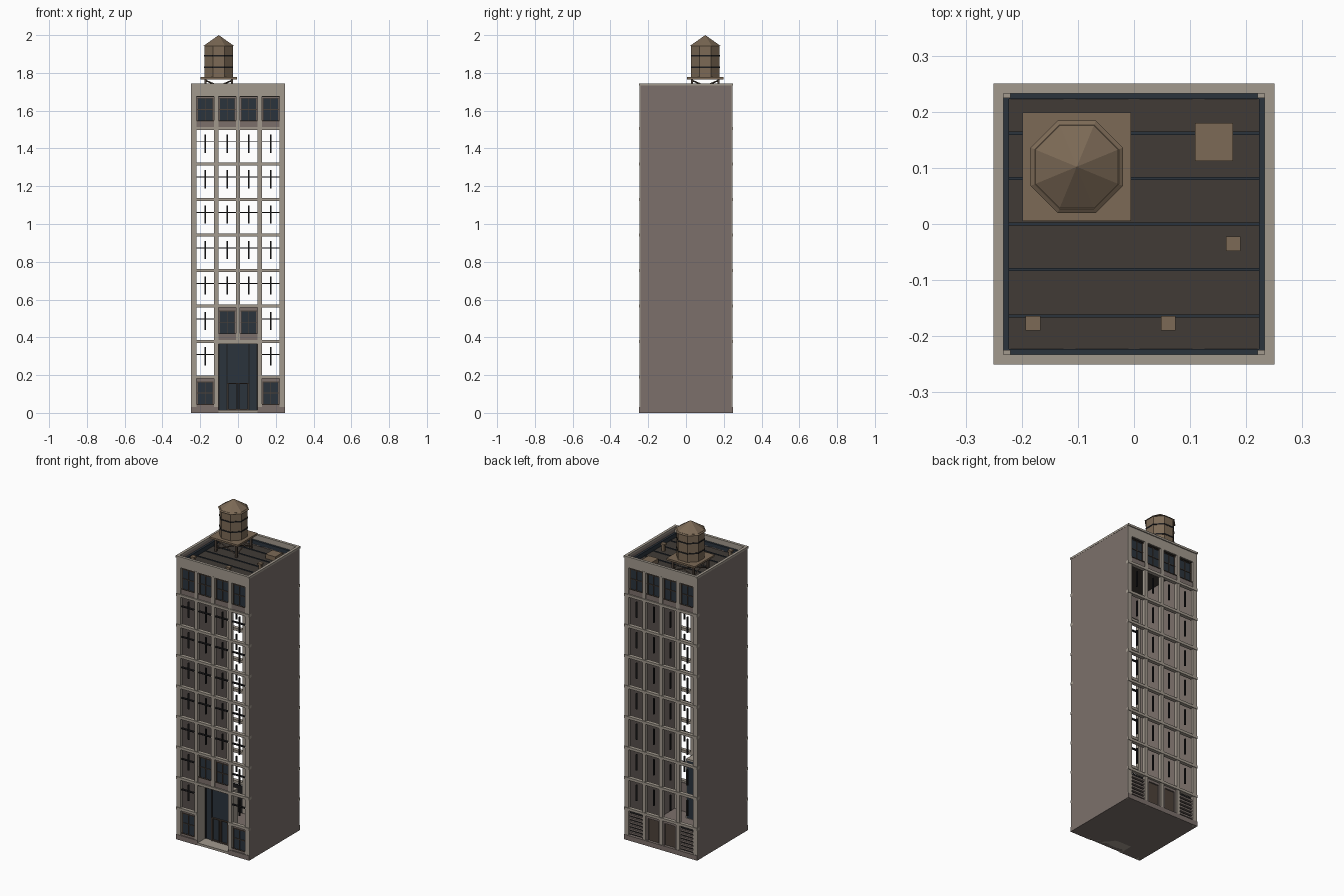
import bpy, bmesh, math
from mathutils import Matrix, Vector

if "Cube" in bpy.data.objects:
    bpy.data.objects.remove(bpy.data.objects["Cube"])


def mat(name, r, g, b):
    m = bpy.data.materials.new(name)
    m.diffuse_color = (r, g, b, 1)
    m.use_nodes = True
    m.node_tree.nodes["Principled BSDF"].inputs["Base Color"].default_value = m.diffuse_color
    return m


STONE = mat("pale stone", 0.36, 0.32, 0.27)
WALL = mat("brown grey wall", 0.2, 0.163, 0.147)
ROOF = mat("dark roofing", 0.052, 0.044, 0.037)
GLASS = mat("blue black glass", 0.024, 0.034, 0.046)
WOOD = mat("weathered wood", 0.2, 0.142, 0.092)
FRAME = mat("dark brown frame", 0.075, 0.055, 0.042)
METAL = mat("black metal", 0.012, 0.012, 0.013)


def finish(name, bm, material):
    me = bpy.data.meshes.new(name)
    bm.to_mesh(me)
    bm.free()
    me.materials.append(material)
    ob = bpy.data.objects.new(name, me)
    bpy.context.collection.objects.link(ob)
    return ob


def boxes(name, items, material):
    """One object made of boxes given as (x0, x1, y0, y1, z0, z1)."""
    bm = bmesh.new()
    for x0, x1, y0, y1, z0, z1 in items:
        m = Matrix.Translation(((x0 + x1) / 2, (y0 + y1) / 2, (z0 + z1) / 2)) @ \
            Matrix.Diagonal((abs(x1 - x0), abs(y1 - y0), abs(z1 - z0), 1))
        bmesh.ops.create_cube(bm, size=1, matrix=m)
    return finish(name, bm, material)


def octagon(name, center, r1, r2, z0, z1, material):
    """Eight-sided drum or cone, flat sides square to the axes."""
    bm = bmesh.new()
    m = Matrix.Translation((center[0], center[1], (z0 + z1) / 2)) @ \
        Matrix.Rotation(math.pi / 8, 4, 'Z')
    bmesh.ops.create_cone(bm, cap_ends=True, segments=8, radius1=r1, radius2=r2,
                          depth=z1 - z0, matrix=m)
    return finish(name, bm, material)


def rods(name, pairs, radius, material):
    bm = bmesh.new()
    for a, b in pairs:
        a, b = Vector(a), Vector(b)
        d = b - a
        m = Matrix.Translation((a + b) / 2) @ d.to_track_quat('Z', 'Y').to_matrix().to_4x4()
        bmesh.ops.create_cone(bm, cap_ends=True, segments=4, radius1=radius,
                              radius2=radius, depth=d.length, matrix=m)
    return finish(name, bm, material)


COLS = (-0.173, -0.057, 0.057, 0.173)      # window centres
HALF = 0.047                               # half window width
STEP = 0.1877
ROWS = [0.008 + STEP * k for k in range(9)]  # floor levels
ROOF_Z = 1.685

# Shell: side walls, ground slab, roof deck
boxes("side_walls", [(s * 0.235, s * 0.249, -0.24, 0.24, 0, 1.735) for s in (-1, 1)], WALL)
boxes("ground_slab", [(-0.24, 0.24, -0.24, 0.24, 0, 0.012)], WALL)
boxes("roof_deck", [(-0.236, 0.236, -0.236, 0.236, ROOF_Z - 0.012, ROOF_Z)], ROOF)
boxes("roof_seams", [(-0.224, 0.224, y - 0.003, y + 0.003, ROOF_Z, ROOF_Z + 0.004)
                     for y in (-0.164, -0.081, 0, 0.081, 0.162)], GLASS)
lin = []
cap = []
for s in (-1, 1):
    lin += [(s * 0.223, s * 0.2355, -0.2355, 0.2355, ROOF_Z, 1.712),
            (-0.2355, 0.2355, s * 0.223, s * 0.2355, ROOF_Z, 1.712)]
    cap += [(s * 0.233, s * 0.25, -0.25, 0.25, 1.733, 1.745),
            (-0.233, 0.233, s * 0.233, s * 0.25, 1.733, 1.745)]
boxes("roof_flashing", lin, GLASS)
boxes("parapet_cap", cap, STONE)

# Front and back facade: pillars, ledges, top panel
for side, s in (("front", -1), ("back", 1)):
    pil = [(t * 0.22, t * 0.2485, s * 0.225, s * 0.245, 0, 1.735) for t in (-1, 1)]
    pil += [(t * 0.104, t * 0.126, s * 0.225, s * 0.245, 0, 1.68) for t in (-1, 1)]
    pil.append((-0.011, 0.011, s * 0.225, s * 0.245, 0.375 if s < 0 else 0, 1.68))
    boxes(side + "_pillars", pil, STONE)
    boxes(side + "_top_panel", [(-0.22, 0.22, s * 0.235, s * 0.244, 1.675, 1.735)], STONE)
    led = []
    for k in range(1, 9):
        spans = [(-0.249, 0.249)]
        if s < 0 and k == 1:
            spans = [(-0.249, -0.104), (0.104, 0.249)]
        led += [(a, b, s * 0.226, s * 0.2485, ROWS[k] - 0.013, ROWS[k] + 0.003) for a, b in spans]
    boxes(side + "_ledges", led, STONE)
    plinth = [(-0.249, -0.104), (0.104, 0.249)] if s < 0 else [(-0.249, 0.249)]
    boxes(side + "_plinth", [(a, b, s * 0.226, s * 0.2475, 0, 0.03) for a, b in plinth], WALL)

    # Glazed windows and open windows with crossed bars
    panel, glass, bars, rails, verticals, horizontals = [], [], [], [], [], []
    for k in range(9):
        for i, cx in enumerate(COLS):
            z, inner = ROWS[k], i in (1, 2)
            if s < 0 and inner and k < 2:
                continue                      # entrance takes this space
            if s > 0 and k == 0:
                continue                      # back ground floor built below
            if k == 8 or (s < 0 and (k == 0 or (k == 2 and inner))):
                a, b = cx - HALF, cx + HALF
                panel += [(a, b, s * 0.222, s * 0.228, z, z + 0.18),
                          (a, b, s * 0.228, s * 0.241, z, z + 0.034)]
                glass.append((a + 0.005, b - 0.005, s * 0.228, s * 0.231, z + 0.034, z + 0.156))
                bars += [(cx + d - 0.002, cx + d + 0.002, s * 0.231, s * 0.235, z + 0.034, z + 0.156)
                         for d in (-0.04, 0, 0.04)]
                bars += [(a + 0.004, b - 0.004, s * 0.231, s * 0.235, z + h, z + h + 0.004)
                         for h in (0.095, 0.154)]
                rails.append((a, b, s * 0.241, s * 0.244, z + 0.034, z + 0.038))
            else:
                verticals.append((cx - 0.004, cx + 0.004, s * 0.228, s * 0.236, z + 0.055, z + 0.152))
                if s < 0:
                    horizontals.append((cx - HALF, cx + HALF, s * 0.226, s * 0.24, z + 0.111, z + 0.116))
    boxes(side + "_window_panels", panel, WALL)
    boxes(side + "_window_glass", glass, GLASS)
    boxes(side + "_window_bars", bars, FRAME)
    boxes(side + "_window_sills", rails, FRAME)
    boxes(side + "_open_window_uprights", verticals, METAL)
    if horizontals:
        boxes(side + "_open_window_crossbars", horizontals, METAL)

# Back ground floor: louvres outside, service doors inside
slats, backing, doors = [], [], []
for i, cx in enumerate(COLS):
    a, b = cx - HALF, cx + HALF
    if i in (0, 3):
        backing.append((a, b, 0.222, 0.228, 0.012, 0.18))
        slats += [(a, b, 0.228, 0.24, 0.04 + 0.022 * n, 0.051 + 0.022 * n) for n in range(6)]
    else:
        doors += [(a, b, 0.222, 0.23, 0.012, 0.185)]
        slats += [(a, a + 0.012, 0.23, 0.238, 0.03, 0.18), (b - 0.012, b, 0.23, 0.238, 0.03, 0.18),
                  (a, b, 0.23, 0.238, 0.165, 0.18)]
boxes("louvre_backing", backing, METAL)
boxes("service_doors", doors, FRAME)
boxes("louvres_and_door_frames", slats, WALL)

# Recessed entrance
boxes("entrance_recess", [(s * 0.104, s * 0.112, -0.24, -0.16, 0, 0.375) for s in (-1, 1)]
      + [(-0.11, 0.11, -0.242, -0.16, 0.366, 0.376),
         (-0.104, 0.104, -0.244, -0.16, 0, 0.014)], STONE)
boxes("entrance_glass", [(-0.104, 0.104, -0.168, -0.16, 0.014, 0.366)], GLASS)
boxes("entrance_mullions", [(x - 0.003, x + 0.003, -0.173, -0.168, 0.014, 0.366)
                            for x in (-0.1, -0.058, 0.058, 0.1)], METAL)
boxes("entrance_doors", [(x - 0.003, x + 0.003, -0.178, -0.168, 0.014, 0.157)
                         for x in (-0.052, -0.006, 0.006, 0.052)]
      + [(-0.055, 0.055, -0.178, -0.168, z, z + 0.005) for z in (0.016, 0.152)], FRAME)

# Roof hatch and vents
boxes("roof_hatch", [(0.109, 0.176, 0.112, 0.18, ROOF_Z, 1.712)], WOOD)
VENTS = ((0.177, -0.035), (-0.18, -0.177), (0.061, -0.177))
boxes("vent_pipes", [(x - 0.008, x + 0.008, y - 0.008, y + 0.008, ROOF_Z, 1.722) for x, y in VENTS], WOOD)
boxes("vent_caps", [(x - 0.013, x + 0.013, y - 0.013, y + 0.013, 1.722, 1.732) for x, y in VENTS], WOOD)

# Water tank on a braced platform
TX, TY = -0.102, 0.102
octagon("tank_drum", (TX, TY), 0.081, 0.081, 1.777, 1.948, WOOD)
octagon("tank_roof", (TX, TY), 0.089, 0.0, 1.942, 2.0, WOOD)
for n, z in enumerate((1.825, 1.888)):
    octagon("tank_band_%d" % (n + 1), (TX, TY), 0.083, 0.083, z, z + 0.008, METAL)
boxes("tank_platform", [(TX - 0.097, TX + 0.097, TY - 0.097, TY + 0.097, 1.766, 1.777)], WOOD)
L = 0.07
corners = [(TX + a * L, TY + b * L) for a, b in ((-1, -1), (1, -1), (1, 1), (-1, 1))]
boxes("tank_legs", [(x - 0.006, x + 0.006, y - 0.006, y + 0.006, ROOF_Z, 1.766) for x, y in corners], FRAME)
braces = []
for p, q in zip(corners, corners[1:] + corners[:1]):
    braces += [((*p, 1.70), (*q, 1.76)), ((*q, 1.70), (*p, 1.76))]
rods("tank_braces", braces, 0.004, FRAME)
